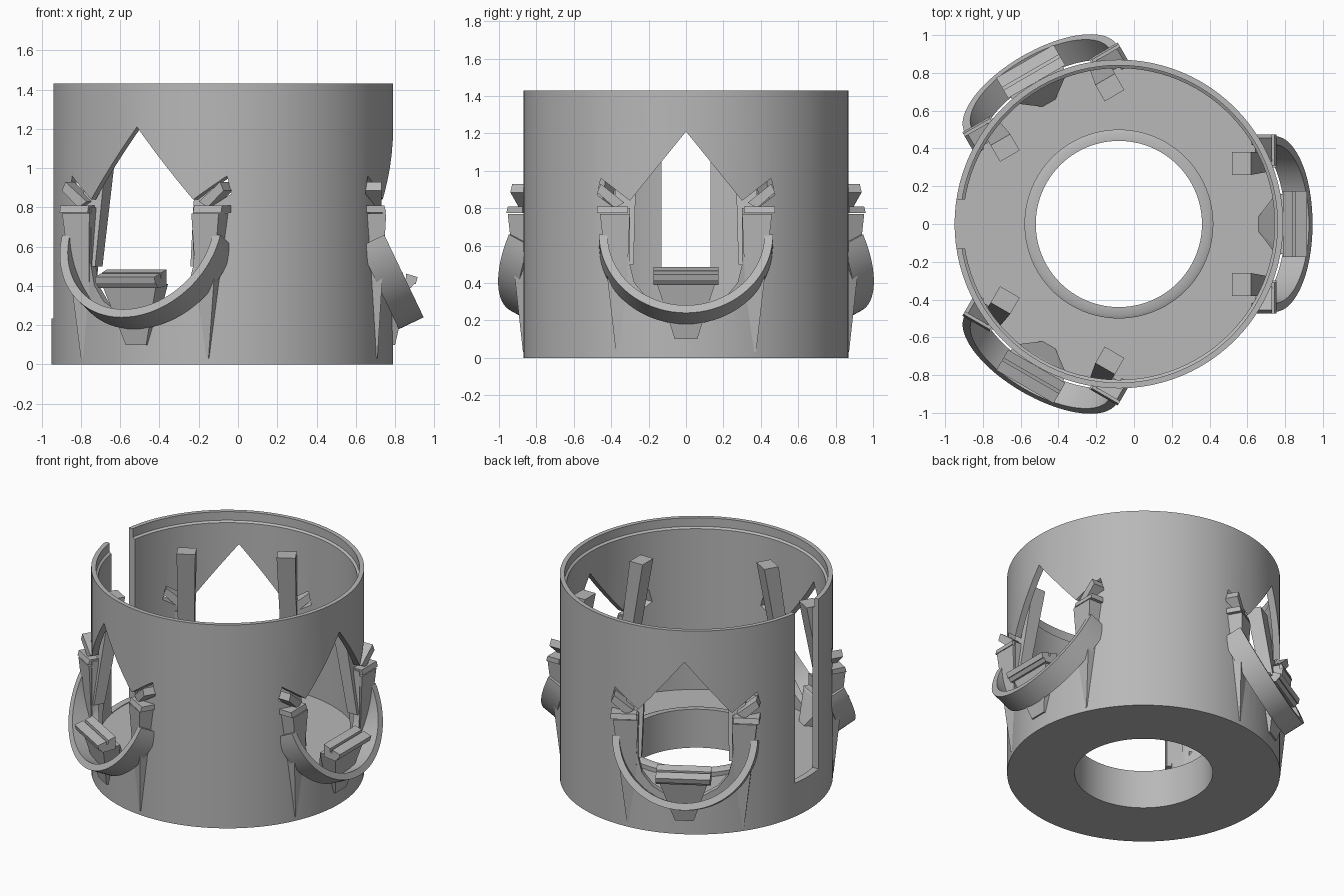
import bpy, bmesh, math
from mathutils import Matrix, Vector

cube = bpy.data.objects.get("Cube")
if cube:
    bpy.data.objects.remove(cube, do_unlink=True)

grey = bpy.data.materials.new("plain_grey")
grey.use_nodes = True
colour = (0.48, 0.48, 0.48, 1)
grey.diffuse_color = colour
grey.node_tree.nodes["Principled BSDF"].inputs["Base Color"].default_value = colour

CENTRE = Matrix.Translation((-0.08, 0, 0))


def finish(name, bm, angle=0.0):
    """Turn a bmesh into an object, spun about the drum axis."""
    bmesh.ops.recalc_face_normals(bm, faces=bm.faces)
    mesh = bpy.data.meshes.new(name)
    bm.to_mesh(mesh)
    bm.free()
    mesh.materials.append(grey)
    mesh.transform(CENTRE @ Matrix.Rotation(angle, 4, "Z"))
    obj = bpy.data.objects.new(name, mesh)
    bpy.context.collection.objects.link(obj)
    return obj


def hull(name, points, angle, side=1):
    bm = bmesh.new()
    for r, y, z in points:
        bm.verts.new((r, y * side, z))
    bmesh.ops.convex_hull(bm, input=bm.verts)
    return finish(name, bm, angle)


def rect(r0, r1, y0, y1, z):
    return [(r, y, z) for r in (r0, r1) for y in (y0, y1)]


def prism(name, profile, half, angle):
    """Extrude an (r, z) profile sideways."""
    return hull(name, [(r, y, z) for r, z in profile for y in (-half, half)], angle)


def smooth(obj):
    bpy.ops.object.select_all(action="DESELECT")
    obj.select_set(True)
    bpy.context.view_layer.objects.active = obj
    bpy.ops.object.shade_smooth_by_angle(angle=math.radians(30))


# Drum: one closed profile turned around the axis
def lathe(name, profile, steps=96):
    bm = bmesh.new()
    rings = []
    for i in range(steps):
        a = 2 * math.pi * i / steps
        rings.append([bm.verts.new((r * math.cos(a), r * math.sin(a), z)) for r, z in profile])
    n = len(profile)
    for i in range(steps):
        a, b = rings[i], rings[(i + 1) % steps]
        for j in range(n):
            bm.faces.new((a[j], b[j], b[(j + 1) % n], a[(j + 1) % n]))
    return finish(name, bm)


drum = lathe("drum", [(0.44, 0), (0.87, 0), (0.87, 1.43), (0.84, 1.43), (0.84, 1.37),
                      (0.825, 1.36), (0.825, 0.23), (0.50, 0.23), (0.50, 0.26),
                      (0.48, 0.27), (0.44, 0.27)])


# Window cutters: pointed top, side notches, rounded bottom
def window_cutter(angle):
    half = [(0.30, 0.84), (0.455, 0.96), (0.475, 0.87), (0.38, 0.80), (0.30, 0.80), (0.30, 0.50)]
    half += [(0.30 * math.cos(t), 0.50 - 0.25 * math.sin(t)) for t in (0.4, 0.8, 1.2)]
    loop = [(0, 1.21)] + half + [(0, 0.25)] + [(-y, z) for y, z in reversed(half)]
    bm = bmesh.new()
    face = bm.faces.new([bm.verts.new((0.55, y, z)) for y, z in loop])
    out = bmesh.ops.extrude_face_region(bm, geom=[face])["geom"]
    verts = [v for v in out if isinstance(v, bmesh.types.BMVert)]
    bmesh.ops.translate(bm, verts=verts, vec=(0.5, 0, 0))
    return finish("window_cutter", bm, angle)


turns = [math.radians(a) for a in (0, 120, 240)]
cutters = [window_cutter(a) for a in turns]
cutters.append(hull("slot_cutter", rect(-1, -0.6, -0.13, 0.13, 0.235)
                    + rect(-1, -0.6, -0.13, 0.13, 1.6), 0))
bpy.context.view_layer.objects.active = drum
for cutter in cutters:
    mod = drum.modifiers.new("cut", "BOOLEAN")
    mod.operation = "DIFFERENCE"
    mod.solver = "EXACT"
    mod.object = cutter
    bpy.ops.object.modifier_apply(modifier=mod.name)
    bpy.data.objects.remove(cutter, do_unlink=True)
smooth(drum)


# Hoop: tilted half ring hung outside each window
def hoop(angle, steps=40):
    centre = Vector((0.825, 0, 0.66))
    axis = Vector((0.9, 0, 0.43)).normalized()
    down = Vector((axis.z, 0, -axis.x))
    across = Vector((0, 1, 0))
    bm = bmesh.new()
    rows = []
    for i in range(steps + 1):
        t = math.pi * i / steps
        ray = across * math.cos(t) + down * math.sin(t)
        rows.append([bm.verts.new(centre + ray * r - axis * w)
                     for r, w in ((0.465, 0), (0.42, 0), (0.42, 0.14), (0.465, 0.14))])
    for a, b in zip(rows, rows[1:]):
        for j in range(4):
            k = (j + 1) % 4
            bm.faces.new((a[j], a[k], b[k], b[j]))
    bm.faces.new(rows[0])
    bm.faces.new(rows[-1])
    smooth(finish("hoop", bm, angle))


for turn in turns:
    hoop(turn)

    # Grip bar with two ridges, standing on a tapered gusset
    prism("grip_bar", [(0.87, 0.46), (0.985, 0.42), (0.96, 0.39), (0.87, 0.40)], 0.175, turn)
    prism("inner_ridge", [(0.87, 0.485), (0.92, 0.468), (0.92, 0.43), (0.87, 0.43)], 0.175, turn)
    prism("outer_ridge", [(0.935, 0.463), (0.995, 0.445), (0.985, 0.41), (0.935, 0.42)], 0.175, turn)
    hull("gusset", rect(0.83, 0.95, -0.16, 0.16, 0.41) + rect(0.82, 0.88, -0.06, 0.06, 0.10)
         + rect(0.74, 0.75, -0.04, 0.04, 0.23) + rect(0.82, 0.83, -0.11, 0.11, 0.40), turn)

    for side in (1, -1):
        # Outer wedge that tapers down into the wall
        hull("side_wedge", rect(0.72, 0.835, 0.30, 0.46, 0.77)
             + rect(0.74, 0.79, 0.33, 0.375, 0.03), turn, side)
        # Cap on the wedge and the slanted catch above it
        hull("wedge_cap", rect(0.735, 0.835, 0.31, 0.475, 0.775)
             + rect(0.735, 0.825, 0.31, 0.475, 0.81), turn, side)
        hull("catch", [(r, y, z) for r in (0.72, 0.81) for y, z in
                       ((0.33, 0.83), (0.38, 0.80), (0.475, 0.885), (0.455, 0.93))], turn, side)
        # Inner post leaning towards the axis
        hull("inner_post", rect(0.60, 0.70, 0.26, 0.38, 1.23)
             + rect(0.735, 0.81, 0.28, 0.38, 0.50), turn, side)
